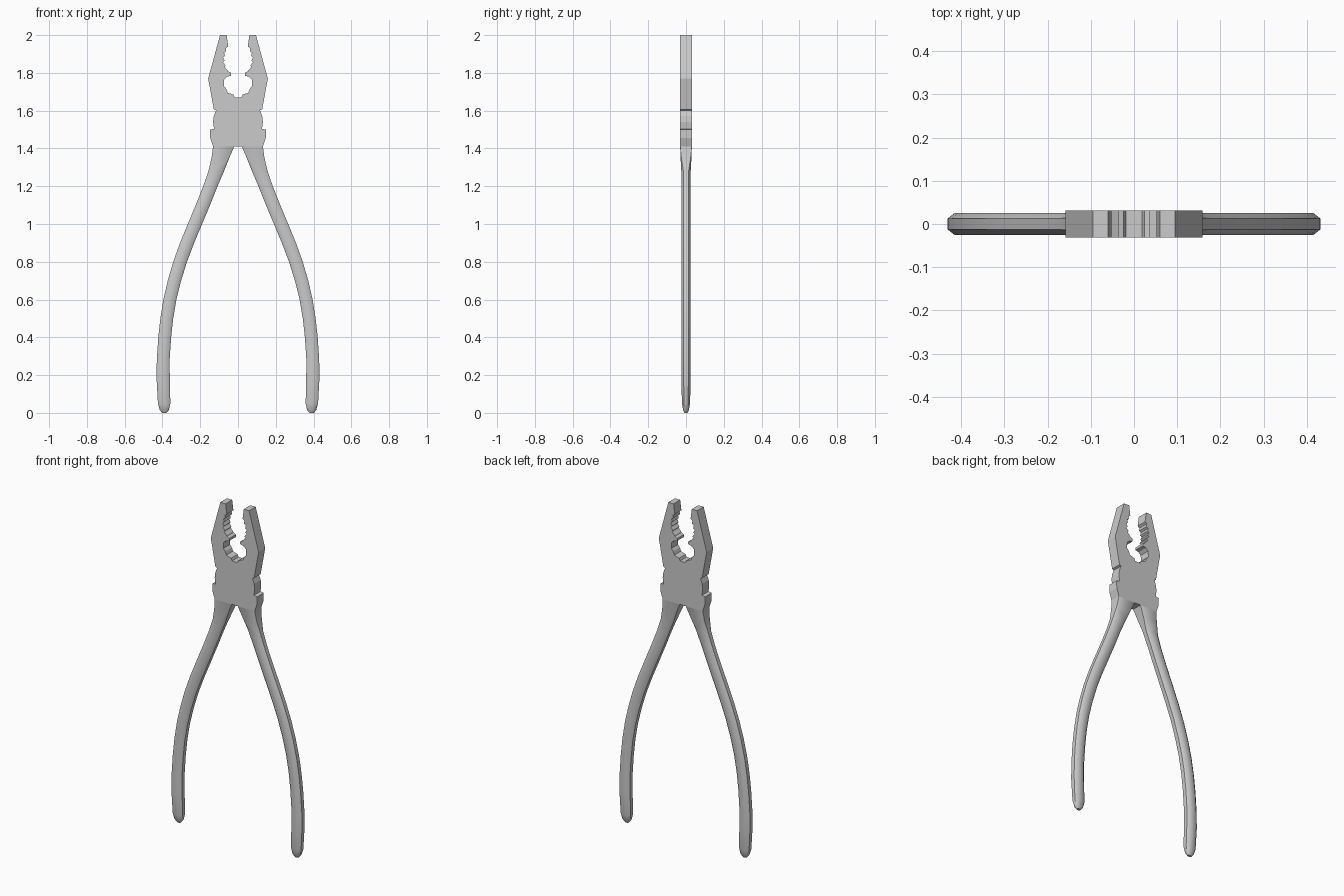
import bpy, bmesh, math

if "Cube" in bpy.data.objects:
    bpy.data.objects.remove(bpy.data.objects["Cube"])

HEAD_Y = 0.031      # half thickness of head
GRIP_Y = 0.025      # half thickness of handles


def finish(bm, name, angle):
    bmesh.ops.recalc_face_normals(bm, faces=bm.faces[:])
    me = bpy.data.meshes.new(name)
    bm.to_mesh(me)
    bm.free()
    ob = bpy.data.objects.new(name, me)
    bpy.context.collection.objects.link(ob)
    bpy.ops.object.select_all(action='DESELECT')
    ob.select_set(True)
    bpy.context.view_layer.objects.active = ob
    bpy.ops.object.shade_smooth_by_angle(angle=math.radians(angle))
    return ob


def extrude_outline(name, outline, half):
    """Flat plate from an (x, z) outline, thickness along y."""
    bm = bmesh.new()
    face = bm.faces.new([bm.verts.new((x, -half, z)) for x, z in outline])
    ext = bmesh.ops.extrude_face_region(bm, geom=[face])
    moved = [v for v in ext['geom'] if isinstance(v, bmesh.types.BMVert)]
    bmesh.ops.translate(bm, verts=moved, vec=(0, 2 * half, 0))
    return finish(bm, name, 10)


# Toothed grip of one jaw: a shallow hollow with five saw teeth
teeth = []
for i in range(5):
    for t, tip in ((i + 0.15, 0.0), (i + 0.85, 0.009)):
        f = t / 5
        teeth.append((0.062 + 0.018 * math.sin(math.pi * f) - tip, 1.935 - 0.125 * f))

# Round side of the joint disc between jaw and shoulder
disc = [(0.132 * math.cos(math.radians(a)), 1.54 + 0.132 * math.sin(math.radians(a)))
        for a in (28, 14, 0, -16)]

# Half outline of the head, from the throat up the jaw, round and down to the crotch
half = [(0.018, 1.67), (0.024, 1.685), (0.055, 1.695), (0.062, 1.715), (0.075, 1.73),
        (0.073, 1.765), (0.058, 1.78), (0.036, 1.785), (0.036, 1.80), (0.052, 1.808)]
half += teeth[::-1]
half += [(0.052, 1.94), (0.06, 2.0), (0.095, 2.0), (0.158, 1.77), (0.128, 1.607)]
half += disc
half += [(0.148, 1.50), (0.147, 1.455), (0.132, 1.41), (0.02, 1.41)]
extrude_outline("pliers_head", half + [(-x, z) for x, z in reversed(half)], HEAD_Y)

# Handle sections: z, outer x, inner x, depth factor, chamfer amount
SECTIONS = [
    (1.41, 0.132, 0.020, 1.24, 0.02), (1.35, 0.140, 0.046, 1.15, 0.30),
    (1.28, 0.157, 0.074, 1.0, 0.9), (1.20, 0.184, 0.108, 1.0, 1.0),
    (1.10, 0.224, 0.148, 1.0, 1.0), (1.00, 0.266, 0.190, 1.0, 1.0),
    (0.90, 0.307, 0.232, 1.0, 1.0), (0.80, 0.343, 0.270, 1.0, 1.0),
    (0.70, 0.372, 0.301, 1.0, 1.0), (0.60, 0.395, 0.326, 1.0, 1.0),
    (0.50, 0.411, 0.343, 1.0, 1.0), (0.40, 0.422, 0.354, 1.0, 1.0),
    (0.28, 0.430, 0.362, 1.0, 1.0), (0.18, 0.431, 0.361, 1.0, 1.0),
    (0.05, 0.424, 0.358, 0.85, 1.0), (0.015, 0.414, 0.366, 0.62, 1.0),
    (0.0, 0.402, 0.378, 0.3, 1.0)]


def handle(name, side):
    """Loft of eight-sided sections down one handle."""
    bm = bmesh.new()
    rings = []
    for z, outer, inner, depth, ch in SECTIONS:
        c, w, d = (outer + inner) / 2, (outer - inner) / 2, GRIP_Y * depth
        a, b = w * (1 - 0.45 * ch), d * (1 - 0.5 * ch)
        pts = [(w, -b), (w, b), (a, d), (-a, d), (-w, b), (-w, -b), (-a, -d), (a, -d)]
        rings.append([bm.verts.new((side * (c + x), y, z)) for x, y in pts])
    for r0, r1 in zip(rings, rings[1:]):
        for i in range(8):
            j = (i + 1) % 8
            bm.faces.new((r0[i], r0[j], r1[j], r1[i]))
    bm.faces.new(rings[0])
    bm.faces.new(rings[-1])
    return finish(bm, name, 50)


handle("left_handle", -1)
handle("right_handle", 1)
